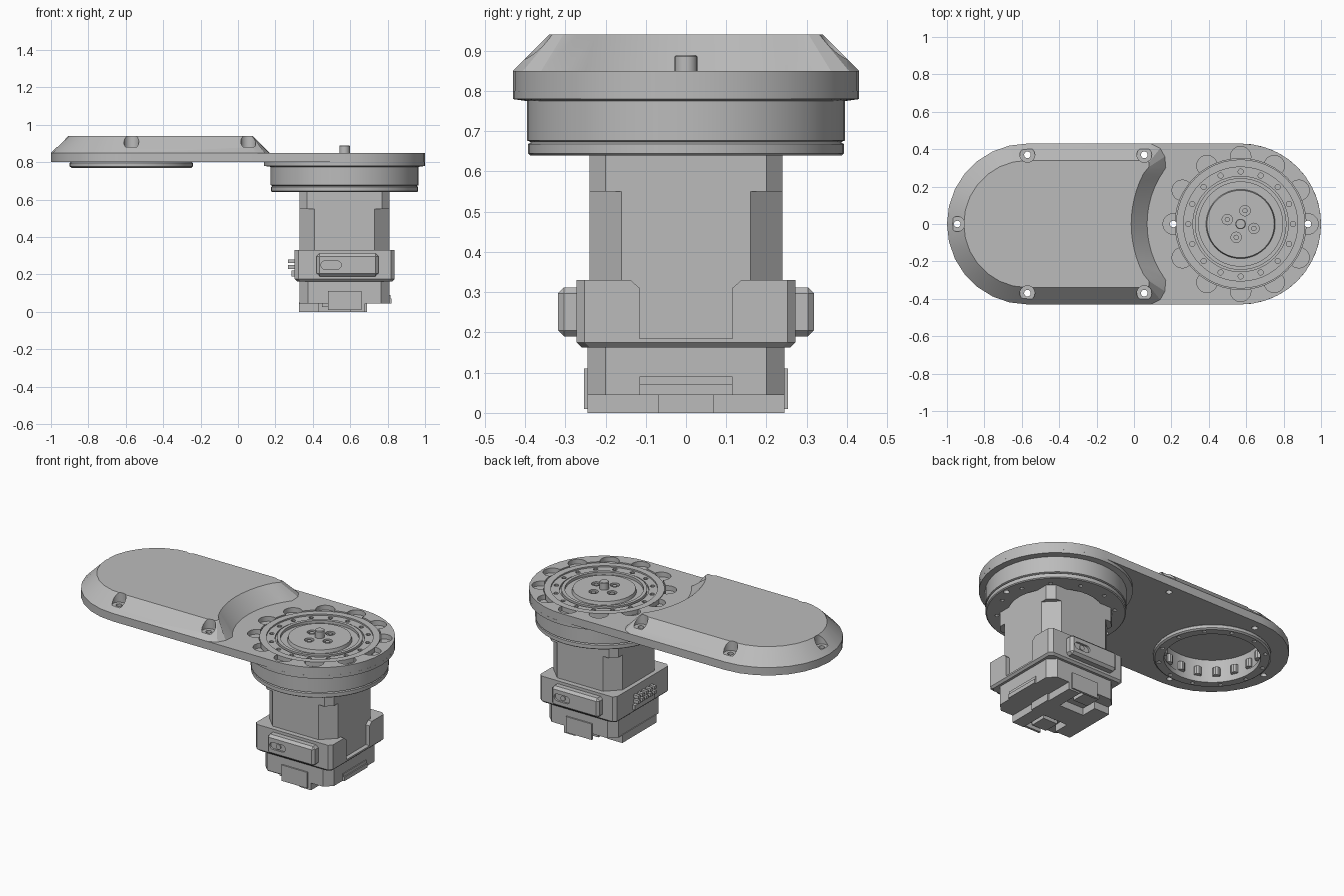
import bpy, bmesh
from math import sin, cos, pi, sqrt
from mathutils import Matrix, Vector

if "Cube" in bpy.data.objects:
    bpy.data.objects.remove(bpy.data.objects["Cube"])

grey = bpy.data.materials.new("plain grey")
grey.use_nodes = True
grey.diffuse_color = (0.5, 0.5, 0.5, 1)
grey.node_tree.nodes["Principled BSDF"].inputs["Base Color"].default_value = (0.5, 0.5, 0.5, 1)

HUB, END = 0.57, -0.57   # x of the two arm centres


def finish(name, bm):
    bmesh.ops.recalc_face_normals(bm, faces=bm.faces[:])
    mesh = bpy.data.meshes.new(name)
    bm.to_mesh(mesh)
    bm.free()
    mesh.materials.append(grey)
    ob = bpy.data.objects.new(name, mesh)
    bpy.context.collection.objects.link(ob)
    return ob


def loft(name, rings):
    """Skin equal-length closed rings of points and cap both ends."""
    bm = bmesh.new()
    loops = [[bm.verts.new(p) for p in ring] for ring in rings]
    n = len(loops[0])
    for a, b in zip(loops, loops[1:]):
        for i in range(n):
            bm.faces.new((a[i], a[(i + 1) % n], b[(i + 1) % n], b[i]))
    bm.faces.new(loops[0])
    bm.faces.new(loops[-1])
    return finish(name, bm)


def prism(name, pts, z0, z1):
    return loft(name, [[(x, y, z) for x, y in pts] for z in (z0, z1)])


def arc(cx, cy, r, a0, a1, n):
    return [(cx + r * cos(a0 + (a1 - a0) * i / n), cy + r * sin(a0 + (a1 - a0) * i / n))
            for i in range(n + 1)]


def cyl(name, x, y, r, z0, z1, n=24):
    return prism(name, arc(x, y, r, 0, 2 * pi, n)[:-1], z0, z1)


def octagon(cx, hx, hy, c):
    return [(cx + sx * x, sy * y) for sx, sy, pair in (
        (1, 1, ((hx, hy - c), (hx - c, hy))), (-1, 1, ((hx - c, hy), (hx, hy - c))),
        (-1, -1, ((hx, hy - c), (hx - c, hy))), (1, -1, ((hx - c, hy), (hx, hy - c))))
        for x, y in pair]


def box(name, x, y, z, bevel=0):
    bm = bmesh.new()
    bmesh.ops.create_cube(bm, size=1)
    for v in bm.verts:
        v.co = [(lo + hi) / 2 + k * (hi - lo) for k, (lo, hi) in zip(v.co, (x, y, z))]
    if bevel:
        bmesh.ops.bevel(bm, geom=bm.edges[:], offset=bevel, segments=1, affect='EDGES')
    return finish(name, bm)


def lathe(name, cx, profile, n=48, closed=False):
    """Revolve (radius, height) points about a vertical axis."""
    bm = bmesh.new()
    vs = [bm.verts.new((r, 0, z)) for r, z in profile]
    es = [bm.edges.new(p) for p in zip(vs, vs[1:])]
    if closed:
        es.append(bm.edges.new((vs[-1], vs[0])))
    bmesh.ops.spin(bm, geom=vs + es, cent=(0, 0, 0), axis=(0, 0, 1), angle=2 * pi, steps=n)
    bmesh.ops.remove_doubles(bm, verts=bm.verts[:], dist=1e-5)
    bmesh.ops.translate(bm, verts=bm.verts[:], vec=(cx, 0, 0))
    return finish(name, bm)


def cut(ob, cutters):
    """Subtract the cutters one by one, bake the result and drop them."""
    for c in cutters:
        m = ob.modifiers.new("cut", 'BOOLEAN')
        m.operation, m.object, m.solver = 'DIFFERENCE', c, 'EXACT'
    bpy.context.view_layer.update()
    dg = bpy.context.evaluated_depsgraph_get()
    mesh = bpy.data.meshes.new_from_object(ob.evaluated_get(dg))
    ob.modifiers.clear()
    ob.data = mesh
    for c in cutters:
        bpy.data.objects.remove(c)


def around(cx, r, n, phase=0.0):
    return [(cx + r * cos(phase + 2 * pi * i / n), r * sin(phase + 2 * pi * i / n)) for i in range(n)]


# Arm: flat plate with a chamfered cover that curves around the hub
screws = [(END, 0.37), (END, -0.37), (0.055, 0.37), (0.055, -0.37), (-0.945, 0)]


def cover_outline(r, hub_r, y_max, corner):
    pts = arc(END, 0, r, pi / 2, 3 * pi / 2, 14)
    pts += [(x, -y) for x, y in corner]
    for i in range(13):
        y = y_max * (i / 6 - 1)
        pts.append((HUB - sqrt(hub_r ** 2 - y * y), y))
    return pts + corner[::-1]


low = cover_outline(0.43, 0.5, 0.3, [(0.09, 0.43), (0.14, 0.405), (0.165, 0.36)])
high = cover_outline(0.34, 0.585, 0.27, [(0.06, 0.34), (0.08, 0.33), (0.08, 0.305)])
cover = loft("arm_cover", [[(x, y, 0.85) for x, y in low], [(x, y, 0.94) for x, y in high]])
cut(cover, [cyl("cutter", x, y, 0.04, 0.88, 1) for x, y in screws]
    + [cyl("cutter", x, y, 0.018, 0.7, 1, 12) for x, y in screws]
    + [cyl("cutter", END, 0, 0.275, 0.7, 0.915, 40)])

stadium = arc(END, 0, 0.43, pi / 2, 3 * pi / 2, 14) + arc(HUB, 0, 0.43, -pi / 2, pi / 2, 20)
plate = prism("arm_plate", stadium, 0.80, 0.85)
cut(plate, [cyl("cutter", x, y, 0.018, 0.7, 1, 12) for x, y in screws]
    + [cyl("cutter", x, y, 0.018, 0.7, 1, 12) for x, y in around(HUB, 0.36, 2)]
    + [cyl("cutter", END, 0, 0.275, 0.7, 1, 40), cyl("cutter", HUB, 0, 0.35, 0.7, 1, 48)]
    + [cyl("cutter", x, y, 0.055, 0.82, 1) for x, y in around(HUB, 0.36, 12)])

# Ring under the far end, with bolt holes and inner teeth
ring = lathe("under_ring", END, [(0.27, 0.80), (0.27, 0.77), (0.32, 0.77), (0.33, 0.777),
                                 (0.33, 0.795), (0.325, 0.80)], closed=True)
cut(ring, [cyl("cutter", x, y, 0.012, 0.7, 0.79, 10) for x, y in around(END, 0.3, 12, 0.2)])
for x, y in around(END, 0.272, 16):
    cyl("inner_tooth", x, y, 0.022, 0.81, 0.86, 10)

# Hub: flange, drum, lower lip and the concentric rings on top
hub = lathe("hub", HUB, [
    (0, 0.845), (0.18, 0.845), (0.185, 0.825), (0.225, 0.825), (0.225, 0.842), (0.245, 0.842),
    (0.245, 0.825), (0.255, 0.825), (0.255, 0.836), (0.305, 0.836), (0.305, 0.845), (0.345, 0.845),
    (0.345, 0.80), (0.43, 0.80), (0.43, 0.78), (0.395, 0.775), (0.395, 0.677), (0.385, 0.673),
    (0.393, 0.668), (0.393, 0.645), (0.387, 0.64), (0.27, 0.64), (0.27, 0.70), (0, 0.70)])
cut(hub, [cyl("cutter", x, y, 0.014, 0.81, 0.9, 10) for x, y in around(HUB, 0.28, 16)]
    + [cyl("cutter", x, y, 0.018, 0.6, 1, 12) for x, y in around(HUB, 0.36, 2)]
    + [cyl("cutter", x, y, 0.012, 0.6, 0.66, 10) for x, y in around(HUB, 0.33, 12, 0.26)]
    + [cyl("cutter", x, y, 0.028, 0.83, 0.9, 16) for x, y in around(HUB, 0.075, 4, 1.25)])
for x, y in around(HUB, 0.075, 4, 1.25):
    cyl("hub_screw", x, y, 0.014, 0.82, 0.842, 12)
lathe("centre_pin", HUB, [(0, 0.89), (0.024, 0.89), (0.028, 0.886), (0.028, 0.84), (0, 0.84)], 24)

# Motor body, with deeper corner cuts lower down
prism("motor_top", octagon(HUB, 0.24, 0.24, 0.04), 0.55, 0.71)
prism("motor_body", octagon(HUB, 0.24, 0.24, 0.08), 0.15, 0.55)

# Bracket around the motor, notched on its outer side
bracket = loft("bracket", [[(x, y, z) for x, y in octagon(HUB, 0.267 - d, 0.272 - d, 0.02)]
                           for z, d in ((0.163, 0.012), (0.175, 0), (0.33, 0))])
notch = loft("cutter", [[(x, y, z) for x, y in octagon(0.84, 0.05, h, 0.002)]
                        for z, h in ((0.185, 0.115), (0.31, 0.115), (0.332, 0.14), (0.36, 0.14))])
cut(bracket, [notch])

# Slotted blocks on the front and back of the bracket
turn = Matrix.Translation((HUB, 0, 0)) @ Matrix.Rotation(pi, 4, 'Z') @ Matrix.Translation((-HUB, 0, 0))
lay = Matrix.Rotation(pi / 2, 4, 'X')
for name, place in (("front_block", Matrix()), ("back_block", turn)):
    block = box(name, (0.42, 0.75), (-0.318, -0.25), (0.19, 0.312), 0.015)
    slot = prism("cutter", arc(0.53, 0.25, 0.022, -pi / 2, pi / 2, 8)
                 + arc(0.465, 0.25, 0.022, pi / 2, 3 * pi / 2, 8), 0.306, 0.34)
    slot.data.transform(lay)
    cut(block, [slot])
    stud = cyl(name + "_stud", 0.5, 0.25, 0.016, 0.29, 0.313, 16)
    stud.data.transform(lay)
    for ob in (block, stud):
        ob.data.transform(place)

# Pin connector on the inner side
box("connector", (0.285, 0.31), (-0.1, 0.1), (0.19, 0.22))
for i in range(5):
    for z in (0.24, 0.27):
        box("connector_pin", (0.268, 0.31), (i * 0.04 - 0.09, i * 0.04 - 0.07), (z - 0.01, z + 0.01))

# Base: lower block, cross-shaped feet and side plates
prism("base_block", octagon(HUB, 0.24, 0.245, 0.045), 0.045, 0.17)
box("foot_strip", (0.325, 0.43), (-0.17, 0.17), (0, 0.05))
box("foot_spine", (0.40, 0.69), (-0.07, 0.07), (0, 0.05))
box("foot_bar", (0.60, 0.68), (-0.245, 0.245), (0, 0.05))
for s in (-1, 1):
    y = sorted((s * 0.13, s * 0.23))
    box("foot_pad", (0.45, 0.55), y, (0.025, 0.05))
    y = sorted((s * 0.24, s * 0.254))
    box("base_plate", (0.48, 0.66), y, (0.01, 0.11))
box("outer_ledge", (0.8, 0.822), (-0.115, 0.115), (0.045, 0.07))
box("outer_ledge_top", (0.8, 0.815), (-0.115, 0.115), (0.07, 0.09))

# Smooth the round walls, keep the edges crisp
bpy.ops.object.select_all(action='DESELECT')
for ob in bpy.context.collection.objects:
    if ob.type == 'MESH' and ob.data.materials and ob.data.materials[0] == grey:
        ob.select_set(True)
        bpy.context.view_layer.objects.active = ob
bpy.ops.object.shade_smooth_by_angle(angle=0.4)
